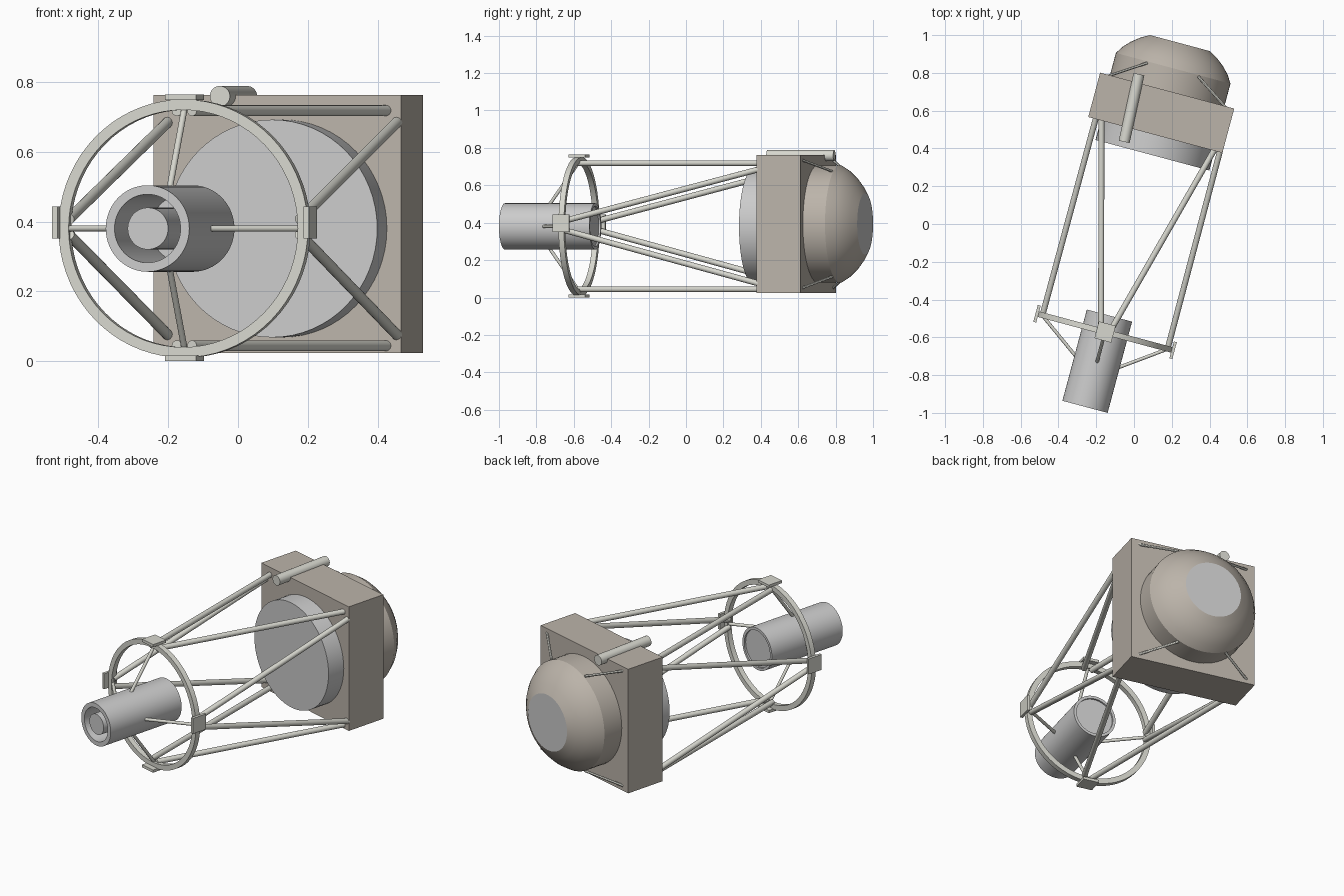
import bpy, bmesh, math
from mathutils import Vector, Matrix

if "Cube" in bpy.data.objects:
    bpy.data.objects.remove(bpy.data.objects["Cube"])

# The whole instrument is built along local Y, then turned 15 degrees about Z
TURN = Matrix.Rotation(math.radians(-15), 4, 'Z')
AXIS = (0.0, 0.38)          # x, z of the optical axis
BODY = (-0.013, 0.393)      # x, z of the rear housing centre


def material(name, rgb):
    m = bpy.data.materials.new(name)
    m.diffuse_color = (*rgb, 1)
    m.use_nodes = True
    m.node_tree.nodes["Principled BSDF"].inputs["Base Color"].default_value = m.diffuse_color
    return m


BEIGE = material("warm_beige", (0.50, 0.455, 0.40))
LIGHT = material("off_white", (0.68, 0.68, 0.62))


def finish(name, bm, mat=None, smooth=True, turn=True):
    bmesh.ops.recalc_face_normals(bm, faces=bm.faces)
    me = bpy.data.meshes.new(name)
    if turn:
        bm.transform(TURN)
    bm.to_mesh(me)
    bm.free()
    ob = bpy.data.objects.new(name, me)
    bpy.context.collection.objects.link(ob)
    if mat:
        me.materials.append(mat)
    if smooth:
        bpy.ops.object.select_all(action='DESELECT')
        ob.select_set(True)
        bpy.context.view_layer.objects.active = ob
        bpy.ops.object.shade_smooth_by_angle(angle=math.radians(30))
    return ob


def box(name, centre, size, mat=None):
    bm = bmesh.new()
    bmesh.ops.create_cube(bm, size=1, matrix=Matrix.Translation(centre) @ Matrix.Diagonal((*size, 1)))
    return finish(name, bm, mat, False)


def rod(name, a, b, r, mat=None, turn=True, segs=20):
    a, b = Vector(a), Vector(b)
    d = b - a
    m = Matrix.Translation((a + b) / 2) @ d.to_track_quat('Z', 'Y').to_matrix().to_4x4()
    bm = bmesh.new()
    bmesh.ops.create_cone(bm, cap_ends=True, segments=segs, radius1=r, radius2=r,
                          depth=d.length, matrix=m)
    return finish(name, bm, mat, turn=turn)


def lathe(name, profile, centre, mat=None, closed=False, segs=64):
    """Spin (radius, y) points about an axis parallel to Y."""
    bm = bmesh.new()
    vs = [bm.verts.new((centre[0] + r, y, centre[1])) for r, y in profile]
    pairs = list(zip(vs, vs[1:])) + ([(vs[-1], vs[0])] if closed else [])
    es = [bm.edges.new(p) for p in pairs]
    bmesh.ops.spin(bm, geom=vs + es, cent=(centre[0], 0, centre[1]), axis=(0, 1, 0),
                   angle=2 * math.pi, steps=segs)
    bmesh.ops.remove_doubles(bm, verts=bm.verts, dist=1e-5)
    return finish(name, bm, mat)


# Rear housing block, main mirror drum and rounded back cover
box("mirror_housing", (BODY[0], 0.606, BODY[1]), (0.735, 0.243, 0.74), BEIGE)
lathe("main_mirror", [(0, 0.377), (0.312, 0.377), (0.312, 0.50), (0, 0.50)], AXIS)
lathe("back_cover", [(0, 0.70), (0.314, 0.70), (0.314, 0.85), (0.287, 0.892), (0.252, 0.929),
                     (0.21, 0.962), (0.164, 0.988)], BODY, BEIGE)
lathe("back_cap", [(0, 0.988), (0.164, 0.988)], BODY)

# Front ring
lathe("front_ring", [(0.34, -0.607), (0.37, -0.607), (0.37, -0.577), (0.34, -0.577)],
      AXIS, LIGHT, closed=True, segs=72)

# Secondary tube with deep front opening, central post and shallow rear recess
lathe("secondary_tube", [(0, -0.60), (0.098, -0.60), (0.098, -1.002), (0.124, -1.002),
                         (0.124, -0.502), (0.108, -0.502), (0.108, -0.512), (0, -0.512)], AXIS)
rod("secondary_post", (AXIS[0], -0.998, AXIS[1]), (AXIS[0], -0.595, AXIS[1]), 0.06, segs=40)

for s, side, end in ((-1, "left", "bottom"), (1, "right", "top")):
    # Mounting plates on the ring
    box(side + "_plate", (s * 0.373, -0.592, 0.397), (0.016, 0.092, 0.092), LIGHT)
    box(end + "_plate", (0, -0.592, 0.382 + s * 0.374), (0.092, 0.092, 0.016), LIGHT)
    # Slanted vanes holding the secondary tube
    rod(side + "_vane", (s * 0.345, -0.592, 0.38), (s * 0.115, -0.757, 0.38), 0.009, LIGHT)
    rod(end + "_vane", (0, -0.592, 0.38 + s * 0.345), (0, -0.757, 0.38 + s * 0.115), 0.009, LIGHT)
    for t, n in ((-1, "a"), (1, "b")):
        # Truss poles in pairs from each plate to the housing
        rod(f"{side}_truss_{n}", (s * 0.343, -0.592, 0.385 + t * 0.022),
            (s * 0.34, 0.492, 0.38 + t * 0.305), 0.0155, LIGHT)
        rod(f"{end}_truss_{n}", (t * 0.022, -0.592, 0.381 + s * 0.337),
            (t * 0.31, 0.492, 0.381 + s * 0.337), 0.0155, LIGHT)
        # Thin braces between housing corners and back cover
        rod(f"{side}_brace_{n}", (BODY[0] + s * 0.322, 0.722, BODY[1] + t * 0.343),
            (BODY[0] + s * 0.14, 0.842, BODY[1] + t * 0.282), 0.007, LIGHT, segs=12)

# Small finder tube on top of the housing
rod("finder_tube", (-0.052, 0.435, 0.759), (0.026, 0.793, 0.759), 0.0295, LIGHT, turn=False, segs=32)
